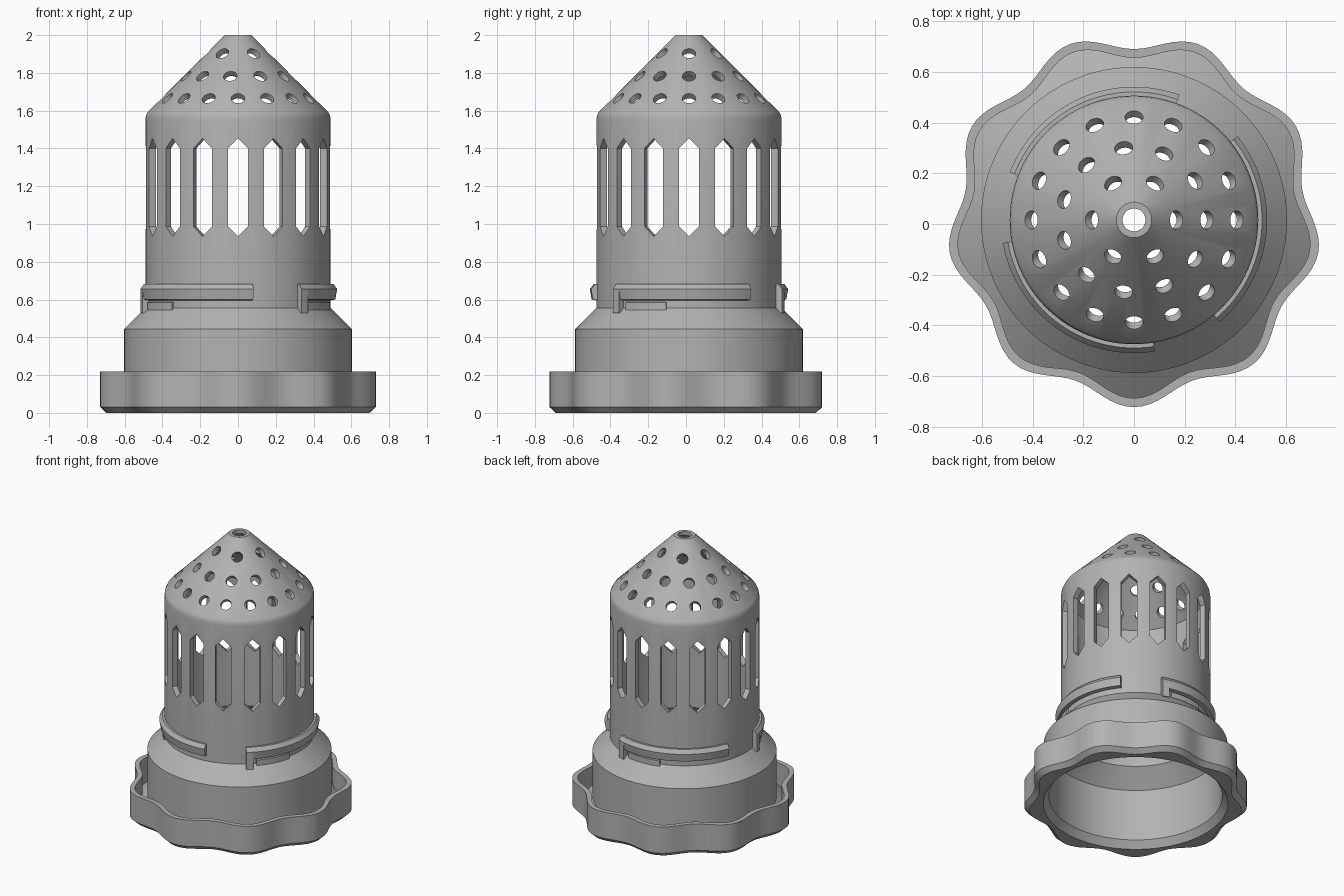
import bpy, bmesh
from math import sin, cos, pi, radians
from mathutils import Matrix, Vector

if "Cube" in bpy.data.objects:
    bpy.data.objects.remove(bpy.data.objects["Cube"])

CENTRE_Y = 0.016
LOBES = 9

grey = bpy.data.materials.new("plain grey")
grey.use_nodes = True
colour = (0.45, 0.45, 0.45, 1)
grey.diffuse_color = colour
grey.node_tree.nodes["Principled BSDF"].inputs["Base Color"].default_value = colour


def finish(name, bm):
    bmesh.ops.recalc_face_normals(bm, faces=bm.faces)
    mesh = bpy.data.meshes.new(name)
    bm.to_mesh(mesh)
    bm.free()
    mesh.materials.append(grey)
    obj = bpy.data.objects.new(name, mesh)
    obj.location.y = CENTRE_Y
    bpy.context.collection.objects.link(obj)
    return obj


def sweep(bm, profile, start, end, steps):
    """Sweep a closed (radius, z) section, given per angle, around the z axis."""
    full = end - start >= 360
    rings = []
    for i in range(steps if full else steps + 1):
        a = radians(start + (end - start) * i / steps)
        rings.append([bm.verts.new((r * cos(a), r * sin(a), z)) for r, z in profile(a)])
    for i in range(steps):
        ring, after = rings[i], rings[(i + 1) % len(rings)]
        for j in range(len(ring)):
            k = (j + 1) % len(ring)
            bm.faces.new((ring[j], ring[k], after[k], after[j]))
    if not full:
        bm.faces.new(rings[0])
        bm.faces.new(rings[-1])


def smooth(obj):
    bpy.ops.object.select_all(action='DESELECT')
    obj.select_set(True)
    bpy.context.view_layer.objects.active = obj
    bpy.ops.object.shade_smooth_by_angle(angle=radians(28))


# Hollow shell: scalloped grip, shoulder, tube and pierced cone
def shell_section(a):
    lobe = 0.706 + 0.032 * cos(LOBES * (a + pi / 2))
    rim = lobe - 0.035
    floor = 0.035 + 0.8 * (0.705 - rim)
    grip = [(0.605, 0), (lobe - 0.033, 0), (lobe, 0.03), (lobe, 0.22),
            (rim, 0.22), (rim, floor), (0.603, 0.115)]
    outside = [(0.603, 0.443), (0.49, 0.556), (0.49, 1.555), (0.487, 1.575),
               (0.479, 1.591), (0.07, 2)]
    inside = [(0.045, 2), (0.045, 1.975), (0.452, 1.568), (0.452, 0.54),
              (0.568, 0.424), (0.568, 0.05)]
    return grip + outside + inside


bm = bmesh.new()
sweep(bm, shell_section, 0, 360, 144)
shell = finish("basket_shell", bm)

# Cutters: pointed slots round the tube, round holes square to the cone
bm = bmesh.new()
slot = [(0, 0.934), (0.053, 0.987), (0.053, 1.4), (0, 1.453), (-0.053, 1.4), (-0.053, 0.987)]
for i in range(16):
    turn = Matrix.Rotation(i * pi / 8, 3, 'Z')
    inner, outer = [[bm.verts.new(turn @ Vector((r, y, z))) for y, z in slot] for r in (0.36, 0.58)]
    bm.faces.new(inner)
    bm.faces.new(outer)
    for j in range(6):
        k = (j + 1) % 6
        bm.faces.new((inner[j], inner[k], outer[k], outer[j]))
for radius, count in ((0.405, 16), (0.287, 11), (0.167, 6)):
    for i in range(count):
        place = (Matrix.Rotation(2 * pi * i / count, 4, 'Z')
                 @ Matrix.Translation((radius, 0, 2.07 - radius))
                 @ Matrix.Rotation(pi / 4, 4, 'Y'))
        bmesh.ops.create_cone(bm, cap_ends=True, segments=24, radius1=0.036,
                              radius2=0.036, depth=0.16, matrix=place)
cutter = finish("opening_cutter", bm)
cutter.hide_render = True

cut = shell.modifiers.new("openings", 'BOOLEAN')
cut.operation = 'DIFFERENCE'
cut.solver = 'EXACT'
cut.object = cutter
bpy.context.view_layer.update()
bpy.context.view_layer.objects.active = shell
bpy.ops.object.modifier_apply(modifier=cut.name)
bpy.data.objects.remove(cutter)
smooth(shell)

# Three bayonet tracks: long bar, end stop and low locking ramp
bar = [(0.47, 0.592), (0.515, 0.6), (0.525, 0.655), (0.505, 0.682), (0.47, 0.682)]
stop = [(0.47, 0.53), (0.524, 0.53), (0.524, 0.656), (0.47, 0.656)]
ramp = [(0.47, 0.545), (0.503, 0.545), (0.503, 0.585), (0.47, 0.592)]
for i in range(3):
    start = 70 + 120 * i
    for name, section, a, b in (("bayonet_bar", bar, 0, 89), ("bayonet_stop", stop, 0, 5),
                                ("locking_ramp", ramp, 8, 36)):
        bm = bmesh.new()
        sweep(bm, lambda _, s=section: s, start + a, start + b, max(2, (b - a) // 3))
        smooth(finish(f"{name}_{i + 1}", bm))
